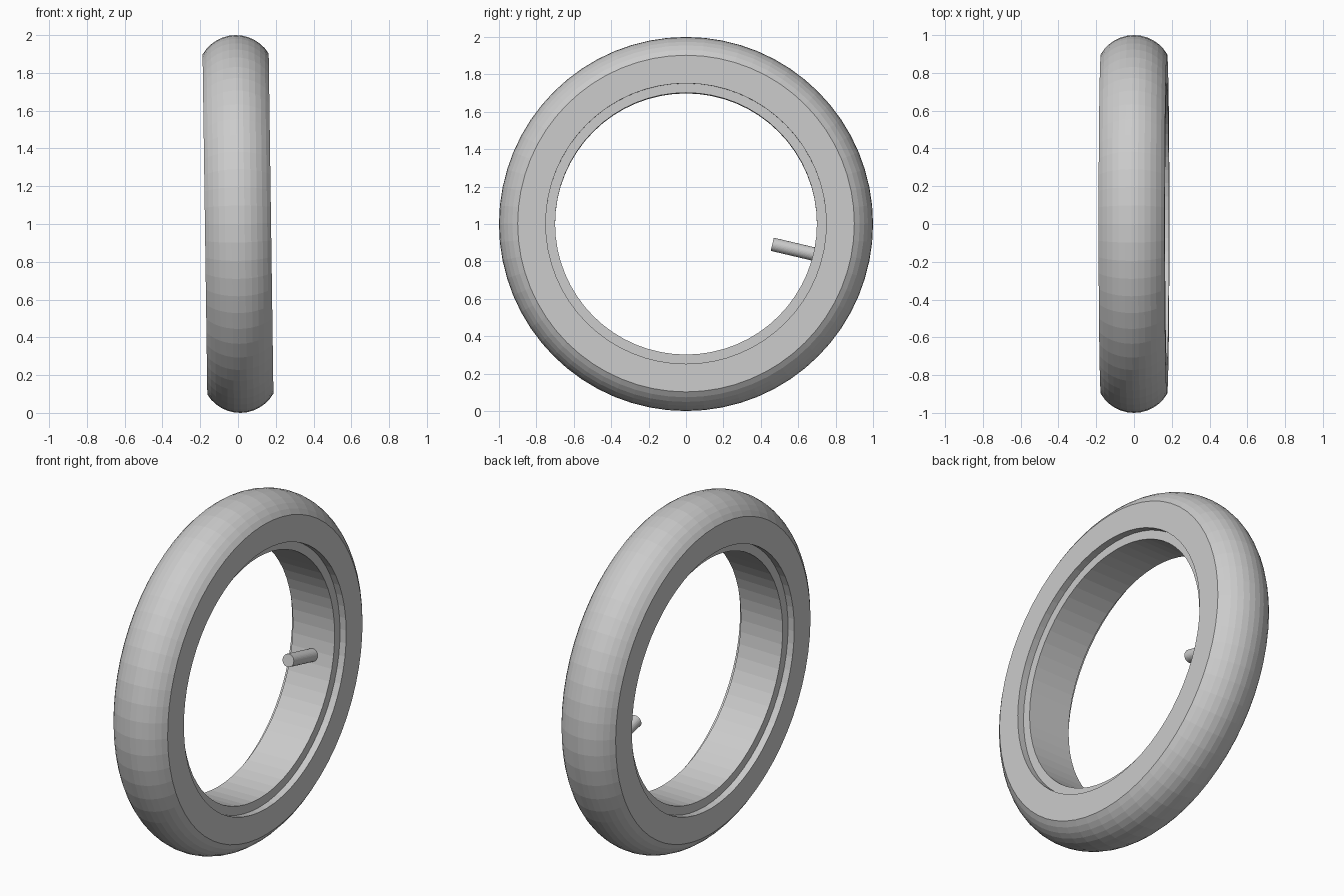
import bpy, bmesh, math
from mathutils import Vector, Matrix

SEGMENTS = 64
LEAN = Matrix.Translation((0, 0, 1)) @ Matrix.Rotation(-0.0139, 4, 'Y')

cube = bpy.data.objects.get("Cube")
if cube:
    bpy.data.objects.remove(cube, do_unlink=True)

grey = bpy.data.materials.new("light_grey")
grey.use_nodes = True
colour = (0.6, 0.6, 0.6, 1)
grey.diffuse_color = colour
grey.node_tree.nodes["Principled BSDF"].inputs["Base Color"].default_value = colour


def add_object(name, bm):
    bmesh.ops.recalc_face_normals(bm, faces=bm.faces)
    mesh = bpy.data.meshes.new(name)
    bm.to_mesh(mesh)
    bm.free()
    mesh.materials.append(grey)
    obj = bpy.data.objects.new(name, mesh)
    obj.matrix_world = LEAN
    bpy.context.collection.objects.link(obj)
    return obj


def ring(name, profile):
    """Revolve a closed (x, radius) profile about the x axle."""
    bm = bmesh.new()
    loops = []
    for i in range(SEGMENTS):
        a = math.tau * i / SEGMENTS
        loops.append([bm.verts.new((x, r * math.cos(a), r * math.sin(a)))
                      for x, r in profile])
    n = len(profile)
    for i in range(SEGMENTS):
        here, there = loops[i], loops[(i + 1) % SEGMENTS]
        for j in range(n):
            k = (j + 1) % n
            bm.faces.new((here[j], here[k], there[k], there[j]))
    return add_object(name, bm)


# Tyre: flat sidewalls with a rounded tread
HALF, SHOULDER, BORE = 0.175, 0.9, 0.75
crown = (HALF ** 2 + 0.01) / 0.2
spread = math.asin(HALF / crown)
tread = []
for i in range(13):
    a = spread * (i / 6 - 1)
    tread.append((crown * math.sin(a), 1 - crown + crown * math.cos(a)))
ring("tyre", [(-HALF, BORE)] + tread + [(HALF, BORE)])

# Rim: narrower band recessed inside the tyre
RIM = HALF - 0.04
ring("rim", [(-RIM, 0.7), (-RIM, BORE), (RIM, BORE), (RIM, 0.7)])

# Valve stem pointing at the axle
direction = Vector((0, math.cos(-0.231), math.sin(-0.231)))
bm = bmesh.new()
bmesh.ops.create_cone(
    bm, cap_ends=True, segments=32, radius1=0.036, radius2=0.036, depth=0.24,
    matrix=Matrix.Translation(direction * 0.594)
    @ direction.to_track_quat('Z', 'Y').to_matrix().to_4x4())
add_object("valve_stem", bm)
